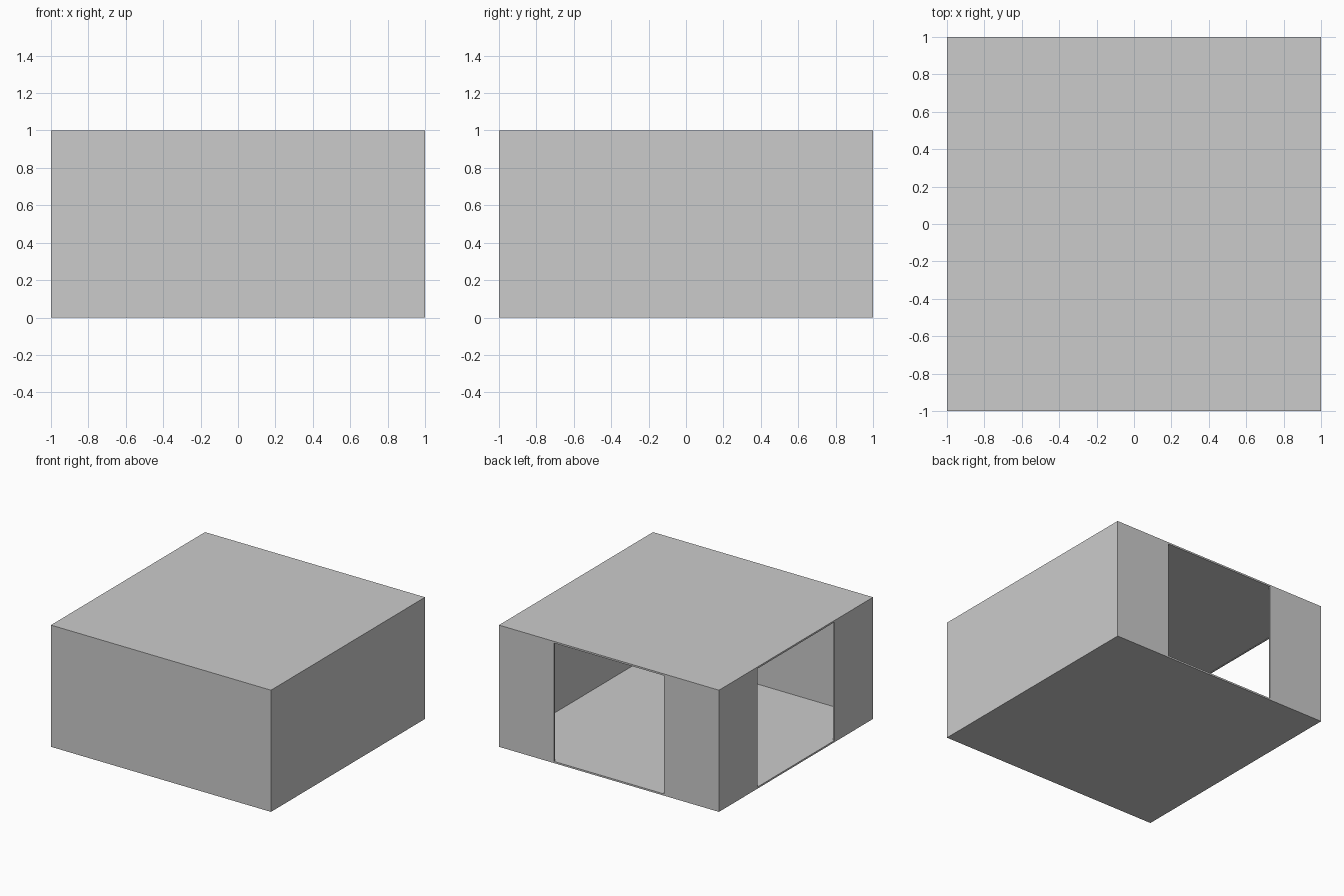
import bpy

if "Cube" in bpy.data.objects:
    bpy.data.objects.remove(bpy.data.objects["Cube"])

T = 0.012      # wall thickness
LIP = 0.014    # strip left above and below each opening


def box(name, size, centre):
    bpy.ops.mesh.primitive_cube_add(size=1, location=centre)
    ob = bpy.context.object
    ob.name = name
    ob.scale = size
    bpy.ops.object.transform_apply(location=True, scale=True)
    return ob


def cut(target, cutter):
    mod = target.modifiers.new("cut", 'BOOLEAN')
    mod.operation = 'DIFFERENCE'
    mod.solver = 'EXACT'
    mod.object = cutter
    bpy.context.view_layer.objects.active = target
    bpy.ops.object.modifier_apply(modifier=mod.name)
    bpy.data.objects.remove(cutter, do_unlink=True)


# Thin-walled room with closed floor and roof
room = box("room_shell", (2, 2, 1), (0, 0, 0.5))
cut(room, box("cavity_cutter", (2 - 2 * T, 2 - 2 * T, 1 - 2 * T), (0, 0, 0.5)))

# Wide openings in the back and left walls
h = 1 - 2 * LIP
cut(room, box("back_opening_cutter", (1, 0.4, h), (0, 1, 0.5)))
cut(room, box("left_opening_cutter", (0.4, 1, h), (-1, 0, 0.5)))
